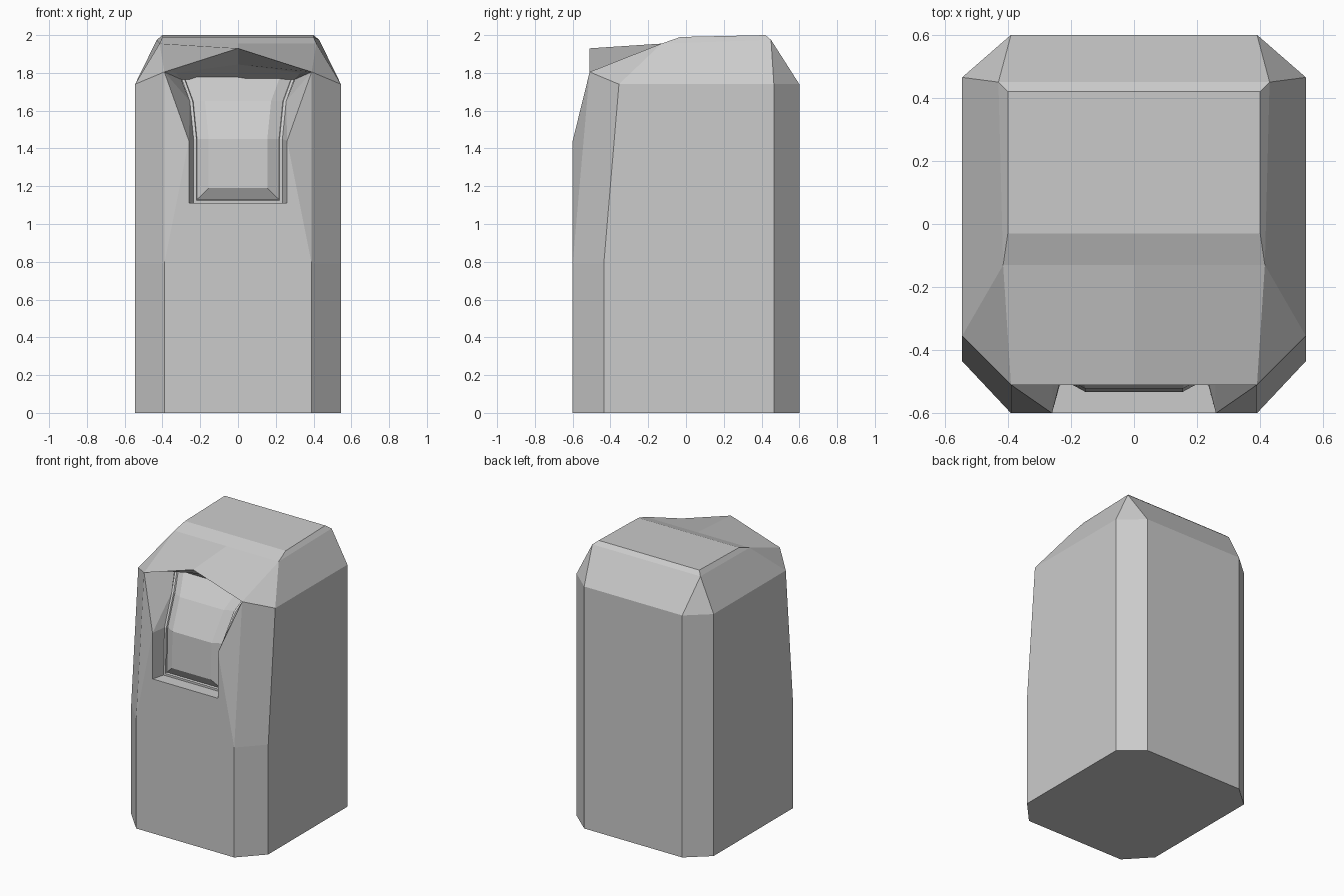
import bpy, bmesh
from mathutils import Vector

if "Cube" in bpy.data.objects:
    bpy.data.objects.remove(bpy.data.objects["Cube"])


def build(name, half_faces, front_facing=False):
    """Make an object from right-half faces, mirrored across x and welded."""
    bm = bmesh.new()
    for pts in half_faces:
        for side in (1, -1):
            ring = pts if side == 1 else pts[::-1]
            bm.faces.new([bm.verts.new((side * x, y, z)) for x, y, z in ring])
    bmesh.ops.remove_doubles(bm, verts=bm.verts, dist=0.0005)
    bmesh.ops.recalc_face_normals(bm, faces=bm.faces)
    bm.normal_update()
    if front_facing and sum(f.normal.y * f.calc_area() for f in bm.faces) > 0:
        bmesh.ops.reverse_faces(bm, faces=bm.faces)
    mesh = bpy.data.meshes.new(name)
    bm.to_mesh(mesh)
    bm.free()
    obj = bpy.data.objects.new(name, mesh)
    bpy.context.collection.objects.link(obj)
    return obj


def mid(p):
    """The same point on the centre plane."""
    return (0, p[1], p[2])


# Base footprint: half of a chamfered rectangle
fb, sb, rb, bb = (.39, -.6, 0), (.545, -.435, 0), (.545, .465, 0), (.39, .6, 0)
# Start of the front taper, and the shoulder line
fm, sm = (.39, -.6, .79), (.545, -.435, .79)
ft, st, rt, bt = (.39, -.51, 1.805), (.545, -.355, 1.74), (.545, .465, 1.74), (.39, .6, 1.74)
# Roof: rear bevel, flat top, front fall, brow peak
k, t, tf, h = (.43, .45, 1.975), (.40, .42, 2.0), (.40, -.03, 1.99), (.415, -.13, 1.955)
peak = (0, -.51, 1.93)
# Recess opening, and inner outline along the screen
o1, o2 = (.26, -.6, 1.11), (.26, -.6, 1.44)
inner = [(.235, -.51, 1.11), (.235, -.50, 1.45), (.255, -.39, 1.65), (.30, -.29, 1.765)]
i1, i2, i3, i4 = inner
c, c0 = (.33, -.42, 1.80), (0, -.37, 1.845)

shell = [
    [mid(fb), mid(bb), bb, rb, sb, fb],                    # underside
    [mid(fb), fb, fm, o1, mid(o1)], [fm, o2, o1], [fm, ft, o2],  # front
    [fb, sb, sm, fm], [fm, sm, st, ft],                    # front chamfer
    [sb, rb, rt, st, sm],                                  # side
    [rb, bb, bt, rt], [bb, mid(bb), mid(bt), bt],          # rear
]
roof = [
    [bt, mid(bt), mid(k), k], [rt, bt, k], [st, rt, k, h], [ft, st, h],
    [k, mid(k), mid(t), t], [k, t, tf, h], [t, mid(t), mid(tf), tf],
    [tf, mid(tf), mid(h), h], [ft, h, mid(h), peak],
]
recess = [
    [mid(o1), o1, i1, mid(i1)],
    [o1, o2, i2, i1], [o2, i3, i2], [o2, ft, i3], [ft, i4, i3],
    [ft, peak, c0, c], [ft, c, i4], [c, c0, mid(i4), i4],
]
build("cabinet_body", shell + roof + recess)

# Screen: nested outlines for the frame, its groove and the raised pane
stations = inner[:3] + [(.31, -.26, 1.80)]


def outline(inset, lift, forward):
    pts = []
    for i, (x, y, z) in enumerate(stations):
        z += lift if i == 0 else 0
        pts.append((x - inset, y - forward, z))
    return [mid(pts[0])] + pts


rings = [outline(*r) for r in ((0, 0, 0), (.015, .015, 0),
                               (.018, .02, -.012), (.08, .08, .022))]
screen = []
for a, b in zip(rings, rings[1:]):
    for j in range(len(a) - 1):
        screen.append([a[j], a[j + 1], b[j + 1], b[j]])
pane = rings[-1][1:]
for p, q in zip(pane, pane[1:]):
    screen.append([mid(p), p, q, mid(q)])
build("screen", screen, front_facing=True)
